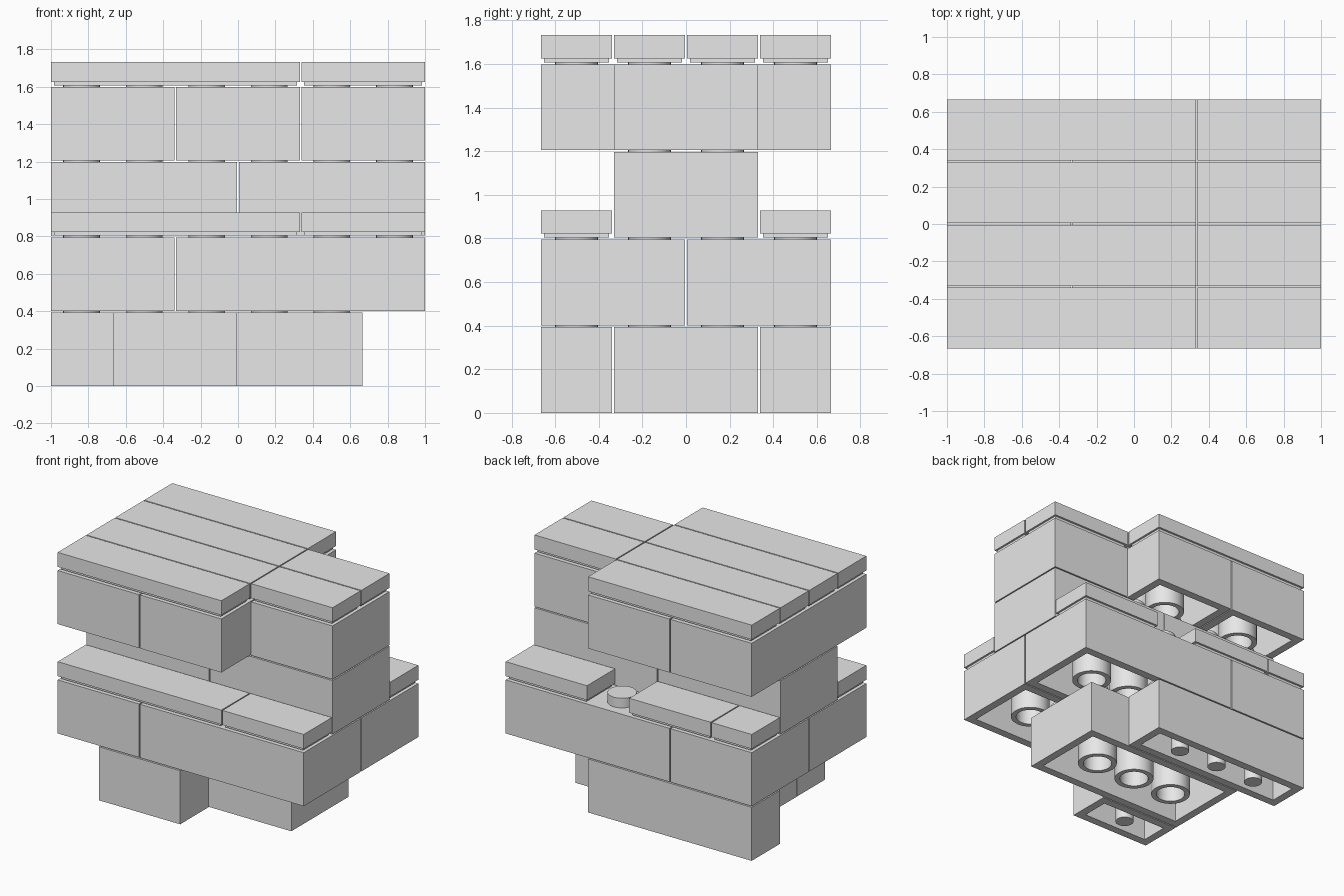
import bpy
import bmesh
import math

if "Cube" in bpy.data.objects:
    bpy.data.objects.remove(bpy.data.objects["Cube"])

PITCH = 0.3347      # stud spacing
GAP = 0.0084        # clearance between neighbouring pieces
BRICK_H = 0.4016    # layer height
PLATE_H = BRICK_H / 3
WALL = 0.06
ROOF = 0.045
STUD_R, STUD_H = 0.098, 0.071
TUBE_R, BORE_R, POST_R = 0.136, 0.1, 0.0635

grey = bpy.data.materials.new("light_grey")
grey.diffuse_color = (0.8, 0.8, 0.8, 1.0)
grey.use_nodes = True
grey.node_tree.nodes["Principled BSDF"].inputs["Base Color"].default_value = grey.diffuse_color


def rect(hx, hy, z):
    return [(-hx, -hy, z), (hx, -hy, z), (hx, hy, z), (-hx, hy, z)]


def circle(cx, cy, r, z, n=32):
    return [(cx + r * math.cos(2 * math.pi * i / n),
             cy + r * math.sin(2 * math.pi * i / n), z) for i in range(n)]


def loft(bm, rings, closed=False):
    """Skin a list of point rings, either capped or joined end to start."""
    loops = [[bm.verts.new(p) for p in ring] for ring in rings]
    pairs = list(zip(loops, loops[1:]))
    if closed:
        pairs.append((loops[-1], loops[0]))
    for a, b in pairs:
        n = len(a)
        for i in range(n):
            j = (i + 1) % n
            bm.faces.new((a[i], a[j], b[j], b[i]))
    if not closed:
        bm.faces.new(loops[0][::-1])
        bm.faces.new(loops[-1])


def piece(name, x0, y0, nx, ny, z, tile=False):
    """Hollow brick or smooth tile covering nx by ny cells from cell (x0, y0)."""
    h = (PLATE_H if tile else BRICK_H) - GAP
    hx, hy = (nx * PITCH - GAP) / 2, (ny * PITCH - GAP) / 2
    ceiling = h - (0.03 if tile else ROOF)
    bm = bmesh.new()

    # shell: cavity, bottom rim, outer walls, flat top
    rings = [rect(hx - WALL, hy - WALL, ceiling), rect(hx - WALL, hy - WALL, 0)]
    if tile:
        lip = 0.015
        rings += [rect(hx - lip, hy - lip, 0), rect(hx - lip, hy - lip, 0.019),
                  rect(hx, hy, 0.019)]
    else:
        rings += [rect(hx, hy, 0)]
    loft(bm, rings + [rect(hx, hy, h)])

    # studs on top
    if not tile:
        for i in range(nx):
            for j in range(ny):
                cx, cy = (i - (nx - 1) / 2) * PITCH, (j - (ny - 1) / 2) * PITCH
                loft(bm, [circle(cx, cy, STUD_R, h),
                          circle(cx, cy, STUD_R, h + STUD_H)])

    # tubes under wide pieces, thin posts under narrow ones
    if min(nx, ny) > 1:
        for i in range(1, nx):
            for j in range(1, ny):
                cx, cy = (i - nx / 2) * PITCH, (j - ny / 2) * PITCH
                loft(bm, [circle(cx, cy, BORE_R, ceiling), circle(cx, cy, BORE_R, 0),
                          circle(cx, cy, TUBE_R, 0), circle(cx, cy, TUBE_R, ceiling)],
                     closed=True)
    else:
        n = max(nx, ny)
        for i in range(1, n):
            d = (i - n / 2) * PITCH
            cx, cy = (d, 0) if nx > ny else (0, d)
            loft(bm, [circle(cx, cy, POST_R, 0), circle(cx, cy, POST_R, ceiling)])

    bmesh.ops.recalc_face_normals(bm, faces=bm.faces)
    mesh = bpy.data.meshes.new(name)
    bm.to_mesh(mesh)
    bm.free()
    mesh.materials.append(grey)
    ob = bpy.data.objects.new(name, mesh)
    ob.location = ((x0 + nx / 2 - 3) * PITCH, (y0 + ny / 2 - 2) * PITCH, z)
    bpy.context.collection.objects.link(ob)
    return ob


# bricks: name, first cell x, first cell y, cells in x, cells in y, layer
bricks = [
    ("foot_front", 1, 0, 2, 1, 0),
    ("foot_middle", 1, 1, 4, 2, 0),
    ("foot_back", 0, 3, 4, 1, 0),
    ("base_front_left", 0, 0, 2, 2, 1),
    ("base_front_right", 2, 0, 4, 2, 1),
    ("base_back_left", 0, 2, 2, 2, 1),
    ("base_back_right", 2, 2, 4, 2, 1),
    ("core_left", 0, 1, 3, 2, 2),
    ("core_right", 3, 1, 3, 2, 2),
    ("upper_left", 0, 0, 2, 4, 3),
    ("upper_middle", 2, 0, 2, 4, 3),
    ("upper_right", 4, 1, 2, 2, 3),
]
parts = [piece(n, x, y, nx, ny, k * BRICK_H) for n, x, y, nx, ny, k in bricks]

# ledge tiles: front row is full, back row leaves one stud bare
tiles = [
    ("ledge_tile_front_long", 0, 0, 4, 2),
    ("ledge_tile_front_short", 4, 0, 2, 2),
    ("ledge_tile_back_corner", 0, 3, 1, 2),
    ("ledge_tile_back_left", 1, 3, 2, 2),
    ("ledge_tile_back_right", 4, 3, 2, 2),
]
# roof tiles: four long rows and two short ones
tiles += [(f"roof_tile_long_{r + 1}", 0, r, 4, 4) for r in range(4)]
tiles += [(f"roof_tile_short_{r}", 4, r, 2, 4) for r in (1, 2)]
parts += [piece(n, x, y, nx, 1, k * BRICK_H, tile=True) for n, x, y, nx, k in tiles]

# smooth round sides, sharp corners
for ob in parts:
    ob.select_set(True)
bpy.context.view_layer.objects.active = parts[0]
bpy.ops.object.shade_smooth_by_angle(angle=math.radians(30))
